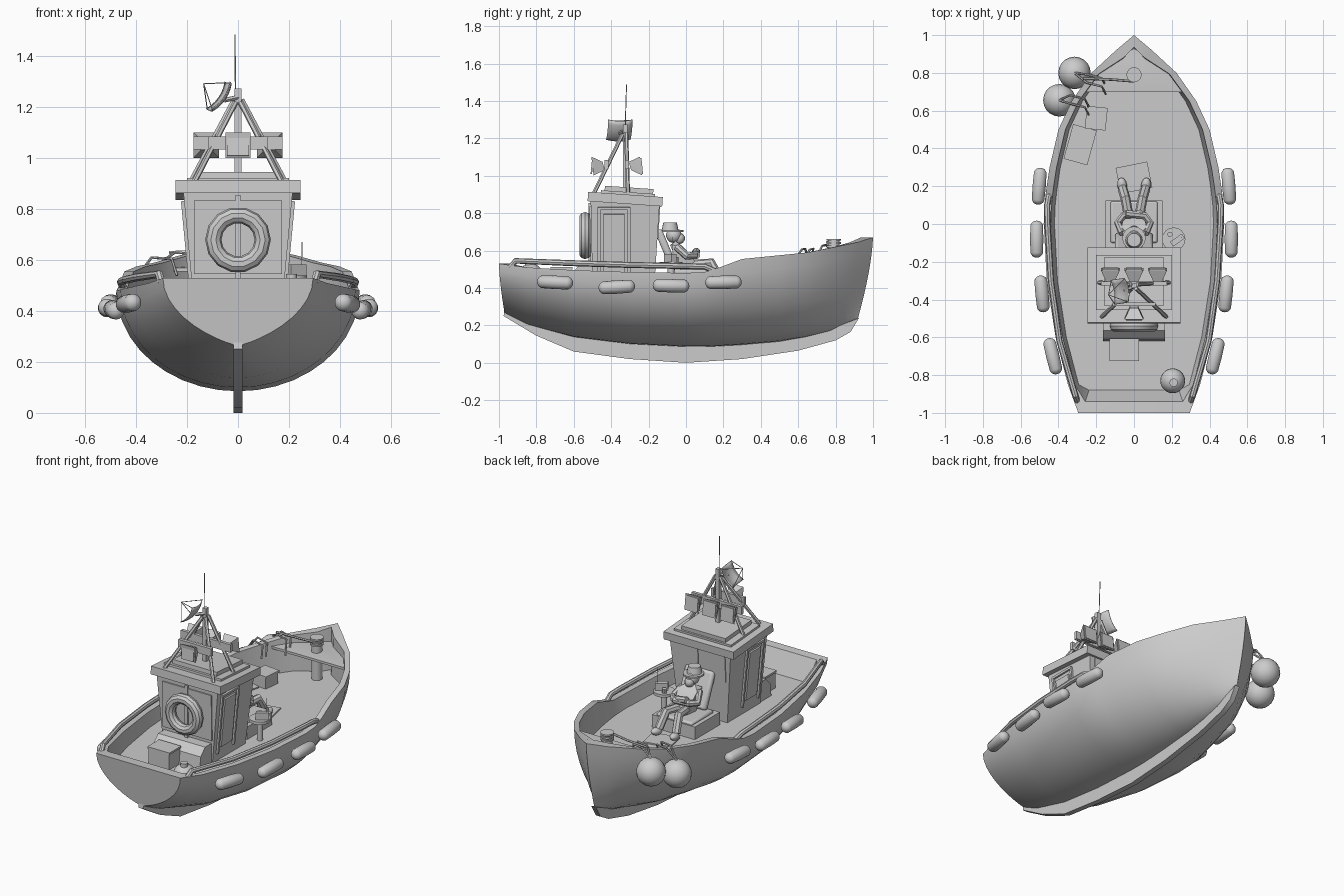
import bpy, bmesh, math
from mathutils import Vector, Matrix

if "Cube" in bpy.data.objects:
    bpy.data.objects.remove(bpy.data.objects["Cube"])

def mesh_obj(name, bm):
    bmesh.ops.recalc_face_normals(bm, faces=bm.faces)
    me = bpy.data.meshes.new(name)
    bm.to_mesh(me); bm.free()
    ob = bpy.data.objects.new(name, me)
    bpy.context.collection.objects.link(ob)
    return ob

def box(name, loc, size, rot=(0, 0, 0), bevel=0):
    bpy.ops.mesh.primitive_cube_add(size=1, location=loc, rotation=rot)
    ob = bpy.context.object
    ob.name, ob.scale = name, size
    if bevel:
        bpy.ops.object.transform_apply(location=False, rotation=False, scale=True)
        m = ob.modifiers.new("bevel", 'BEVEL')
        m.width, m.segments = bevel, 2
    return ob

def hull_of(name, pts):
    bm = bmesh.new()
    for p in pts:
        bm.verts.new(p)
    bmesh.ops.convex_hull(bm, input=bm.verts)
    bmesh.ops.dissolve_limit(bm, angle_limit=0.01, verts=bm.verts, edges=bm.edges)
    return mesh_obj(name, bm)

def tube(name, pts, r, res=2):
    cu = bpy.data.curves.new(name, 'CURVE')
    cu.dimensions, cu.bevel_depth, cu.bevel_resolution, cu.use_fill_caps = '3D', r, res, True
    sp = cu.splines.new('POLY')
    sp.points.add(len(pts) - 1)
    for p, q in zip(sp.points, pts):
        p.co = (*q, 1)
    ob = bpy.data.objects.new(name, cu)
    bpy.context.collection.objects.link(ob)
    bpy.ops.object.select_all(action='DESELECT')
    ob.select_set(True)
    bpy.context.view_layer.objects.active = ob
    bpy.ops.object.convert(target='MESH')
    return bpy.context.object

def ball(name, loc, r, scale=(1, 1, 1), rot=(0, 0, 0), seg=20):
    bpy.ops.mesh.primitive_uv_sphere_add(segments=seg, ring_count=seg // 2, radius=r, location=loc, rotation=rot)
    bpy.context.object.name, bpy.context.object.scale = name, scale

def cyl(name, loc, r, h, r2=None, n=16):
    bpy.ops.mesh.primitive_cone_add(vertices=n, radius1=r, radius2=r if r2 is None else r2, depth=h, location=loc)
    bpy.context.object.name = name

# Hull: stations of y, half width, sheer height, bottom height
stations = [(-1, .295, .53, .265), (-.85, .35, .51, .205), (-.6, .415, .495, .137), (-.3, .462, .485, .10),
            (0, .478, .48, .085), (.1, .474, .485, .085), (.18, .465, .51, .088), (.3, .447, .555, .095),
            (.5, .40, .575, .112), (.65, .33, .59, .135), (.8, .225, .62, .165), (.92, .095, .645, .20),
            (1, 0, .67, .24)]
DECK, N = .40, 10
bm = bmesh.new()
rows = []
for y, w, zt, zb in stations:
    bow = min(max((y - .4) / .6, 0), 1)
    stern = min(max((-y - .5) / .5, 0), 1)
    shear = -.08 * bow ** 2 if y > -.99 else .03
    pts = []
    for i in range(N + 1):
        t = i / N * math.pi / 2
        f = 1 - math.cos(t)
        pts.append((w * math.sin(t) ** (1 + .5 * bow + .55 * stern), y + shear * (1 - f) ** 1.5, zb + (zt - zb) * f))
    wi = max(w - .037, 0)
    yi = max(-.94, y - .065 * max(0, (y - .78) / .22))
    yd = max(-.88, yi)
    pts += [(wi, yi, zt), (max(wi - .02, 0), yd, DECK), (0, yd, DECK)]
    rows.append([[bm.verts.new((s * p[0], p[1], p[2])) for p in pts] for s in (1, -1)])
for a, b in zip(rows, rows[1:]):
    for k in (0, 1):
        for i in range(N + 3):
            bm.faces.new((a[k][i], a[k][i + 1], b[k][i + 1], b[k][i]))
# transom: outer face, top edge and inner face
R, L = rows[0]
bm.faces.new(R[:N + 1] + L[N:0:-1])
bm.faces.new((R[N], R[N + 1], L[N + 1], L[N]))
bm.faces.new((R[N + 1], R[N + 2], R[N + 3], L[N + 2], L[N + 1]))
bmesh.ops.remove_doubles(bm, verts=bm.verts, dist=.0005)
bmesh.ops.dissolve_degenerate(bm, edges=bm.edges, dist=.0005)
mesh_obj("hull", bm)

# Keel strip
lower = [(-.975, .25), (-.8, .145), (-.6, .06), (-.3, .02), (0, 0), (.3, .02), (.6, .065), (.8, .12), (.88, .165), (.925, .24)]
upper = [(.8, .19), (.6, .15), (.3, .12), (0, .11), (-.3, .125), (-.6, .16), (-.97, .29)]
bm = bmesh.new()
f = bm.faces.new([bm.verts.new((-.017, y, z)) for y, z in lower + upper])
ext = bmesh.ops.extrude_face_region(bm, geom=[f])
bmesh.ops.translate(bm, vec=(.034, 0, 0), verts=[v for v in ext["geom"] if isinstance(v, bmesh.types.BMVert)])
mesh_obj("keel", bm)

# Foredeck with bollard
hull_of("foredeck", [(s * x, y, z + d) for s in (1, -1) for d in (0, -.015)
                     for x, y, z in ((.265, .70, .57), (.19, .80, .575), (.06, .88, .58), (0, .93, .58))])
cyl("bollard_post", (0, .79, .53), .032, .26)
for z in (.622, .64, .658):
    cyl("bollard_ring", (0, .79, z), .04, .01)

# Side rails and fenders
rail = [(.30, -.94, .51), (.31, -.91, .545), (.395, -.62, .533), (.44, -.3, .523), (.458, 0, .517), (.46, .1, .514), (.45, .155, .49)]
fenders = [(.43, -.70, .43, .24, -.05), (.487, -.37, .405, .1, .06), (.515, -.08, .412, 0, -.03), (.502, .20, .43, -.08, .02)]
for s in (1, -1):
    tube("side_rail", [(s * x, y, z) for x, y, z in rail], .016)
    for x, y, z, yaw, pitch in fenders:
        bm = bmesh.new()
        bmesh.ops.create_uvsphere(bm, u_segments=14, v_segments=10, radius=.036)
        for v in bm.verts:
            v.co.z += .062 * ((v.co.z > .001) - (v.co.z < -.001))
        ob = mesh_obj("fender", bm)
        d = Vector((s * math.sin(yaw), math.cos(yaw), pitch))
        ob.matrix_world = Matrix.Translation((s * x, y, z)) @ d.to_track_quat('Z', 'Y').to_matrix().to_4x4()

# Round buoys over the port bow, and one on deck
for x, y, z, gx, gy, gz in ((-.315, .80, .50, -.22, .77, .625), (-.395, .655, .455, -.31, .66, .605)):
    ball("buoy", (x, y, z), .086)
    for d in (-.022, .022):
        tube("buoy_rope", [(x, y, z + .08), (gx - .03, gy + d, gz + .005), (gx + .05, gy - .02 + d, gz), (gx + .07, gy - .06 + d, .54)], .006, 1)
tube("mooring_rope", [(0, .755, .645), (-.12, .765, .635), (-.27, .77, .63)], .007, 1)
ball("deck_buoy", (.205, -.83, .465), .066)
cyl("deck_buoy_cap", (.21, -.84, .53), .022, .03)

# Cabin with flared walls
hull_of("cabin", [(s * x, y, z) for s in (1, -1) for x, y, z in
                  ((.171, -.50, .40), (.171, -.17, .40), (.216, -.51, .88), (.216, -.14, .87))])
box("roof", (0, -.325, .875), (.49, .40, .05), (-.07, 0, 0))
box("roof_coaming", (0, -.31, .905), (.40, .29, .015), (-.07, 0, 0))
box("roof_hatch", (0, -.305, .92), (.31, .26, .035), (-.07, 0, 0))
for s in (1, -1):
    for y in (-.465, -.305):
        box("door_jamb", (s * .195, y, .64), (.022, .014, .38), (0, s * .094, 0))
    box("door_lintel", (s * .2125, -.385, .825), (.022, .17, .014), (0, s * .094, 0))
    box("door_panel", (s * .1965, -.385, .64), (.016, .11, .31), (0, s * .094, 0))
    box("aft_panel", (s * .09, -.507, .69), (.165, .012, .29), (.02, 0, 0))
    box("front_window", (s * .095, -.15, .75), (.16, .014, .17), (-.064, 0, 0))
box("aft_post", (0, -.512, .69), (.02, .016, .33))

# Life ring
bpy.ops.mesh.primitive_torus_add(major_radius=.097, minor_radius=.032, major_segments=14, minor_segments=10,
                                 location=(0, -.54, .68), rotation=(math.pi / 2, 0, 0))
bpy.context.object.name = "life_ring"

# Mast frame
top = (0, -.33, 1.24)
box("mast", (0, -.325, 1.09), (.026, .026, .37))
tube("antenna", [(-.01, -.325, 1.26), (-.012, -.318, 1.487)], .0025, 1)
for s in (1, -1):
    tube("front_leg", [(s * .19, -.31, .90), (s * .015, -.32, 1.23)], .011, 1)
    tube("aft_leg", [(s * .175, -.495, .90), (s * .01, -.34, 1.22)], .011, 1)
box("front_lamp_bar", (0, -.315, 1.06), (.35, .02, .05))
box("aft_lamp_bar", (0, -.425, 1.06), (.23, .02, .05))
# Flood lamps: three forward, one aft
for x, y, d in ((-.125, -.31, 1), (0, -.31, 1), (.125, -.31, 1), (0, -.43, -1)):
    hull_of("lamp_shade", [(x + i * r, y + d * o - j * .006, 1.052 + j * r) for i in (1, -1) for j in (1, -1)
                           for r, o in ((.022, .01), (.05, .07))])
    box("lamp_glass", (x, y + d * .072, 1.052), (.085, .008, .085), (d * .1, 0, 0))

# Square dish with feed struts
c, feed = Vector((-.068, -.355, 1.24)), Vector((-.135, -.375, 1.293))
M = Matrix.Translation(c) @ Vector((-.8, -.12, .57)).to_track_quat('Z', 'Y').to_matrix().to_4x4()
bm = bmesh.new()
bmesh.ops.create_grid(bm, x_segments=6, y_segments=6, size=.066)
for v in bm.verts:
    v.co.z = 3.5 * (v.co.x ** 2 + v.co.y ** 2) - .02
dish = mesh_obj("dish", bm)
dish.matrix_world = M
dish.modifiers.new("thick", 'SOLIDIFY').thickness = .004
for i, j in ((1, 1), (1, -1), (-1, 1), (-1, -1)):
    tube("feed_strut", [M @ Vector((i * .064, j * .064, .008)), feed], .002, 1)
tube("dish_arm", [M @ Vector((0, 0, -.02)), top], .01, 1)

# Aft bench and deck boxes
hull_of("aft_bench", [(s * .165, y, z) for s in (1, -1) for y, z in ((-.50, .40), (-.62, .40), (-.61, .48), (-.565, .525), (-.50, .525))])
box("aft_box", (-.052, -.665, .45), (.145, .11, .115))
box("aft_box_lid", (-.052, -.665, .505), (.155, .118, .012))
box("crate", (-.20, .56, .435), (.10, .11, .07), (0, 0, -.1))
box("crate_lid", (-.20, .56, .475), (.11, .12, .012), (0, 0, -.1))
box("port_mat", (-.285, .42, .404), (.13, .19, .008), (0, 0, -.27))
box("foot_mat", (0, .245, .404), (.17, .14, .008), (0, 0, .2))

# Lounge seat
box("seat", (0, 0, .44), (.30, .25, .08))
box("seat_cushion", (0, .01, .485), (.25, .22, .025), (0, 0, 0), .01)
box("back_cushion", (0, -.105, .605), (.20, .04, .23), (.4, 0, 0), .015)

# Resting sailor
hull_of("torso", [(s * x, y, z) for s in (1, -1) for x, y, z in
                  ((.04, .06, .50), (.05, -.03, .495), (.055, .04, .56), (.065, -.02, .625), (.055, -.085, .63), (.025, -.055, .65))])
ball("head", (0, -.065, .682), .042, seg=14)
ball("beard", (0, -.035, .665), .03, seg=10)
cyl("hat_brim", (0, -.075, .705), .062, .01)
cyl("hat_crown", (0, -.085, .728), .046, .045, .036)
for s in (1, -1):
    tube("arm", [(s * .06, -.05, .62), (s * .085, .005, .57), (s * .055, .045, .575), (-s * .045, .055, .585 + s * .01)], .021)
    tube("leg", [(s * .028, .04, .525), (s * .045, .135, .535), (s * .06, .185, .44)], .026)
    ball("shoe", (s * .063, .205, .428), .026, (1, 1.6, .9), (.2, 0, -s * .15), 12)

# Small round table with radio and mug
cyl("table_leg", (.21, -.08, .46), .018, .12)
cyl("table_top", (.21, -.08, .53), .062, .018)
box("radio", (.23, -.085, .56), (.075, .03, .045), (0, 0, .6))
tube("radio_antenna", [(.25, -.07, .57), (.252, -.07, .672)], .0018, 1)
cyl("mug", (.19, -.055, .552), .014, .028, n=10)

# Smooth shading that keeps hard edges
bpy.ops.object.select_all(action='SELECT')
bpy.context.view_layer.objects.active = bpy.data.objects["hull"]
bpy.ops.object.shade_smooth_by_angle(angle=math.radians(35))
